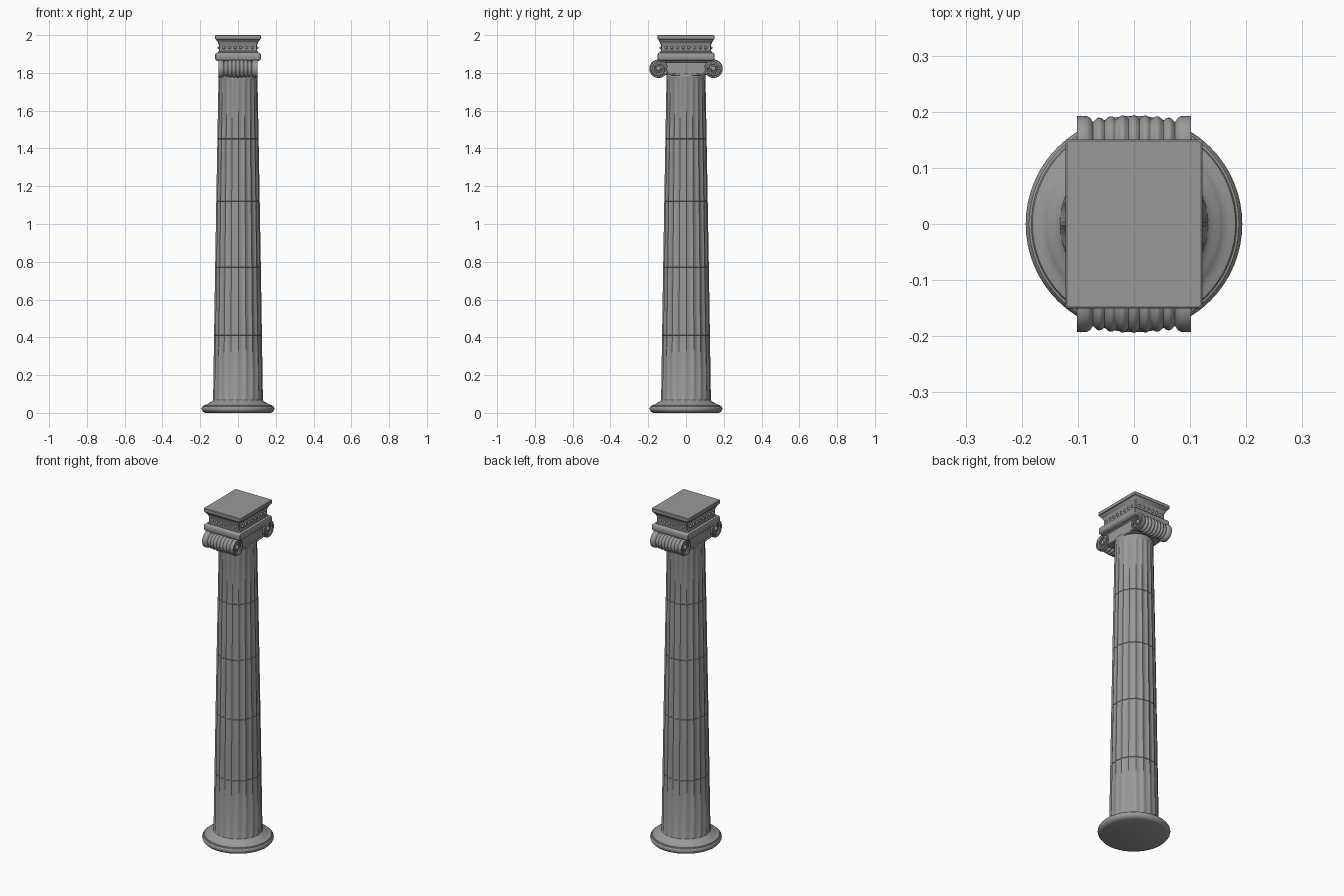
import bpy, bmesh, math
from mathutils import Matrix, Vector

if "Cube" in bpy.data.objects:
    bpy.data.objects.remove(bpy.data.objects["Cube"])

# Dark grey stone
stone = bpy.data.materials.new("dark_stone")
stone.diffuse_color = (0.32, 0.32, 0.32, 1)
stone.use_nodes = True
stone.node_tree.nodes["Principled BSDF"].inputs["Base Color"].default_value = stone.diffuse_color


def finish(name, bm, angle=35):
    bmesh.ops.recalc_face_normals(bm, faces=bm.faces)
    me = bpy.data.meshes.new(name)
    bm.to_mesh(me)
    bm.free()
    me.materials.append(stone)
    ob = bpy.data.objects.new(name, me)
    bpy.context.collection.objects.link(ob)
    bpy.ops.object.select_all(action='DESELECT')
    ob.select_set(True)
    bpy.context.view_layer.objects.active = ob
    bpy.ops.object.shade_smooth_by_angle(angle=math.radians(angle))
    return ob


def loft(name, rings, angle=35, matrix=None):
    """Skin a stack of equally sized point rings and cap both ends."""
    bm = bmesh.new()
    rows = [[bm.verts.new(p) for p in ring] for ring in rings]
    n = len(rows[0])
    for a, b in zip(rows, rows[1:]):
        for i in range(n):
            j = (i + 1) % n
            bm.faces.new((a[i], a[j], b[j], b[i]))
    bm.faces.new(rows[0])
    bm.faces.new(rows[-1])
    if matrix:
        bm.transform(matrix)
    return finish(name, bm, angle)


def circle(r, z, n=64):
    return [(r * math.cos(math.tau * i / n), r * math.sin(math.tau * i / n), z) for i in range(n)]


def lathe(name, profile, n=64, angle=35, matrix=None):
    return loft(name, [circle(r, z, n) for r, z in profile], angle, matrix)


def rect(hx, hy, z, c=0.004):
    return [(hx - c, -hy, z), (hx, -hy + c, z), (hx, hy - c, z), (hx - c, hy, z),
            (-hx + c, hy, z), (-hx, hy - c, z), (-hx, -hy + c, z), (-hx + c, -hy, z)]


# Round base: torus, thin ledge and rounded upper moulding
lathe("base", [(0.172, 0), (0.184, 0.005), (0.191, 0.014), (0.193, 0.022), (0.191, 0.030),
               (0.187, 0.035), (0.183, 0.036), (0.181, 0.040), (0.172, 0.043), (0.163, 0.045),
               (0.157, 0.050), (0.150, 0.055), (0.141, 0.059), (0.135, 0.064), (0.130, 0.069)])

# Fluted, tapering shaft with drum joints
FLUTES, SEG = 20, 8


def shaft_ring(z, depth=0.0055, inset=0.0):
    t = (z - 0.06) / 1.72
    r = 0.132 - 0.025 * t - 0.004 * t * t - inset
    pts = []
    for i in range(FLUTES * SEG):
        d = math.sin(math.pi * (i % SEG) / SEG) ** 1.2
        a = math.tau * (i + 0.5) / (FLUTES * SEG)
        q = r - depth * d
        pts.append((q * math.cos(a), q * math.sin(a), z))
    return pts


rings = [shaft_ring(0.06, 0), shaft_ring(0.068, 0), shaft_ring(0.08)]
for z in (0.41, 0.77, 1.12, 1.45):
    rings += [shaft_ring(z - 0.0015), shaft_ring(z, inset=0.002), shaft_ring(z + 0.0015)]
rings += [shaft_ring(1.755), shaft_ring(1.768, 0), shaft_ring(1.80, 0)]
loft("shaft", rings, 40)

# Collar under the capital
lathe("collar", [(0.098, 1.770), (0.103, 1.773), (0.105, 1.779), (0.103, 1.786), (0.098, 1.79)])

# Cushion between the scrolls, sagging slightly at its lower edge
bm = bmesh.new()
outline = [(-0.14, 1.866), (0.14, 1.866), (0.14, 1.79)]
outline += [(0.1 - 0.02 * i, 1.791 - 0.007 * math.cos(math.pi * (0.1 - 0.02 * i) / 0.2)) for i in range(11)]
outline += [(-0.14, 1.79)]
face = bm.faces.new([bm.verts.new((-0.094, y, z)) for y, z in outline])
ext = bmesh.ops.extrude_face_region(bm, geom=[face])
bmesh.ops.translate(bm, vec=(0.188, 0, 0), verts=[v for v in ext["geom"] if isinstance(v, bmesh.types.BMVert)])
finish("cushion", bm)

# Side bolsters: ribbed rolls lying along x
SY, SZ = 0.145, 1.822
half = [(0.030, 0.094), (0.040, 0.094), (0.041, 0.101), (0.047, 0.102), (0.048, 0.096), (0.047, 0.083), (0.044, 0.078)]
ribs = []
for i in range(73):
    x = 0.073 - 0.146 * i / 72
    bulge = 0.037 + 0.006 * (1 - (x / 0.073) ** 2)
    ribs.append((bulge + 0.007 * abs(math.cos(math.pi * x / 0.0209)) - 0.001, x))
profile = half + ribs + [(r, -x) for r, x in reversed(half)]
for s, tag in ((1, "back"), (-1, "front")):
    lathe("bolster_" + tag, profile, 40, 50,
          Matrix.Translation((0, s * SY, SZ)) @ Matrix.Rotation(math.pi / 2, 4, 'Y'))


def tube(name, pts, radii):
    """Sweep a small round bead through points lying in a plane of constant x."""
    rr = []
    for i, p in enumerate(pts):
        t = (pts[min(i + 1, len(pts) - 1)] - pts[max(i - 1, 0)]).normalized()
        side = t.cross(Vector((1, 0, 0)))
        rr.append([p + radii[i] * (math.cos(a) * side + math.sin(a) * Vector((1, 0, 0)))
                   for a in [math.tau * k / 8 for k in range(8)]])
    return loft(name, rr, 60)


# Scroll spirals, eyes and the bands joining each pair of scrolls
for sx, side in ((1, "right"), (-1, "left")):
    for sy, tag in ((1, "back"), (-1, "front")):
        pts, rad = [], []
        for i in range(61):
            u = i / 60
            a = math.pi / 2 - u * 1.75 * math.tau
            r = 0.042 - 0.028 * u ** 0.85
            pts.append(Vector((sx * 0.096, sy * (SY + r * math.cos(a)), SZ + r * math.sin(a))))
            rad.append(0.0055 - 0.002 * u)
        tube(f"scroll_{tag}_{side}", pts, rad)
        lathe(f"scroll_eye_{tag}_{side}", [(0.013, -0.008), (0.013, 0.004), (0.009, 0.008), (0.004, 0.010)], 20, 50,
              Matrix.Translation((sx * 0.094, sy * SY, SZ)) @ Matrix.Rotation(sx * math.pi / 2, 4, 'Y'))
    for z, drop, tag in ((1.862, 0.002, "upper"), (1.795, 0.006, "lower")):
        w = 0.145 if tag == "upper" else 0.11
        pts = [Vector((sx * 0.094, -w + 2 * w * i / 16, z - drop * math.sin(math.pi * i / 16))) for i in range(17)]
        tube(f"scroll_band_{tag}_{side}", pts, [0.005] * 17)

# Rectangular slab above the scrolls, beaded neck and cornice
loft("abacus", [rect(*p) for p in ((0.108, 0.137, 1.862), (0.118, 0.148, 1.868), (0.121, 0.151, 1.874),
                                   (0.121, 0.151, 1.896), (0.117, 0.147, 1.904), (0.108, 0.140, 1.908))])
loft("neck", [rect(*p) for p in ((0.107, 0.139, 1.90), (0.105, 0.137, 1.912), (0.101, 0.133, 1.916),
                                 (0.101, 0.133, 1.95), (0.105, 0.137, 1.956), (0.106, 0.138, 1.962))])
loft("cornice", [rect(*p) for p in ((0.104, 0.136, 1.956), (0.108, 0.139, 1.964), (0.114, 0.144, 1.970),
                                    (0.117, 0.148, 1.978), (0.122, 0.151, 1.980), (0.122, 0.151, 1.997),
                                    (0.119, 0.148, 2.0))])

# Row of beads around the neck
bm = bmesh.new()
spots = [(-0.075 + 0.03 * i, s * 0.133) for i in range(6) for s in (1, -1)]
spots += [(s * 0.101, -0.105 + 0.03 * i) for i in range(8) for s in (1, -1)]
for x, y in spots:
    bmesh.ops.create_uvsphere(bm, u_segments=12, v_segments=8, radius=0.008,
                              matrix=Matrix.Translation((x, y, 1.933)))
finish("neck_beads", bm, 60)
